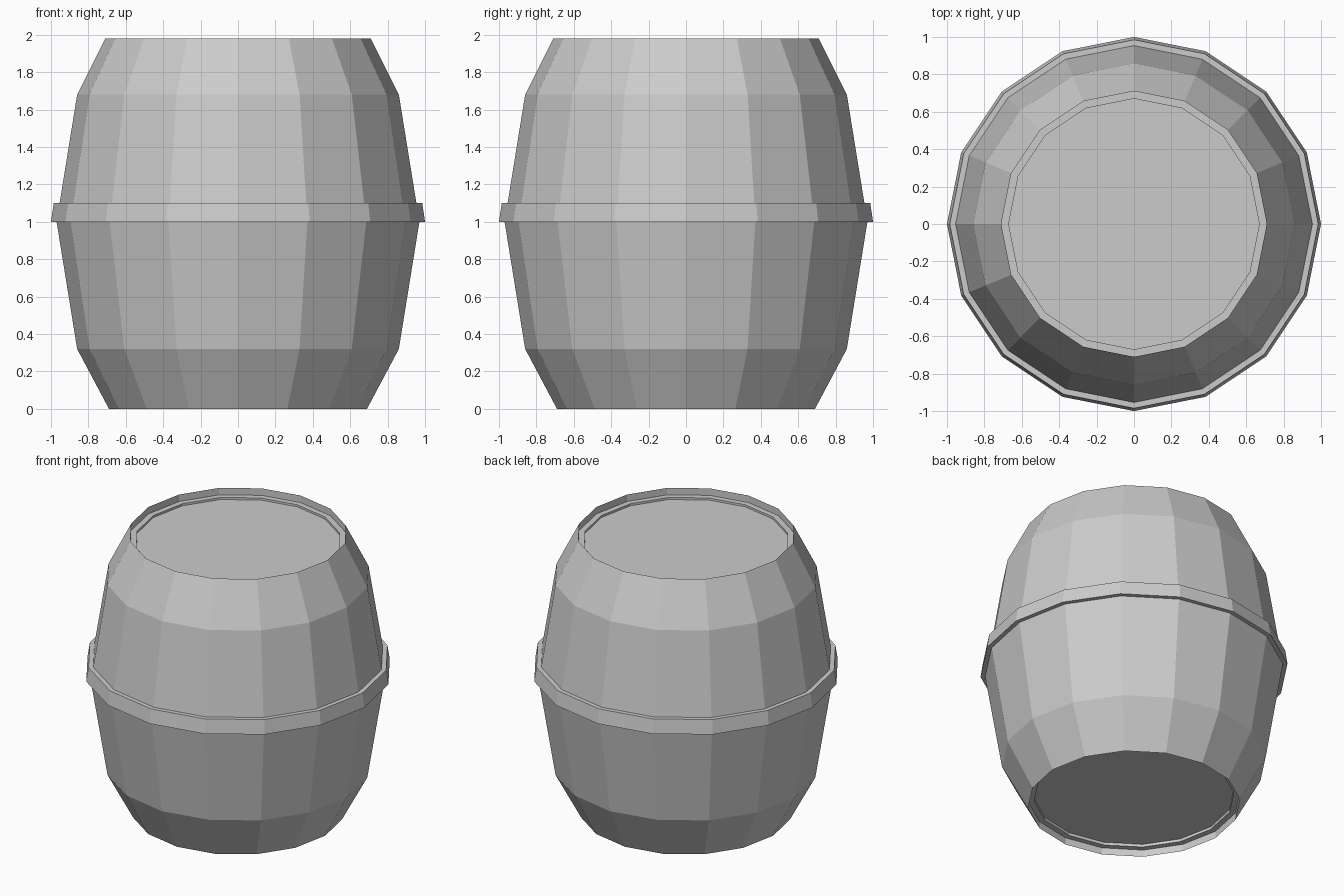
import bpy
import bmesh
from math import cos, sin, tau

SIDES = 16

cube = bpy.data.objects.get("Cube")
if cube:
    bpy.data.objects.remove(cube, do_unlink=True)

grey = bpy.data.materials.new("light grey")
grey.use_nodes = True
colour = (0.6, 0.6, 0.6, 1)
grey.diffuse_color = colour
grey.node_tree.nodes["Principled BSDF"].inputs["Base Color"].default_value = colour


def lathe(name, profile, closed=False):
    """Spin a (radius, height) profile around z; open profiles get flat end caps."""
    bm = bmesh.new()
    rings = [[bm.verts.new((r * cos(tau * i / SIDES), r * sin(tau * i / SIDES), z))
              for i in range(SIDES)] for r, z in profile]
    pairs = list(zip(rings, rings[1:]))
    if closed:
        pairs.append((rings[-1], rings[0]))
    else:
        bm.faces.new(rings[0])
        bm.faces.new(rings[-1])
    for low, high in pairs:
        for i in range(SIDES):
            j = (i + 1) % SIDES
            bm.faces.new((low[i], low[j], high[j], high[i]))
    bmesh.ops.recalc_face_normals(bm, faces=bm.faces)
    mesh = bpy.data.meshes.new(name)
    bm.to_mesh(mesh)
    bm.free()
    mesh.materials.append(grey)
    obj = bpy.data.objects.new(name, mesh)
    bpy.context.collection.objects.link(obj)
    return obj


# Bulging body with a recessed, stepped lid at each end
lathe("barrel_body", [
    (0.65, 0.07), (0.65, 0.05), (0.69, 0.05), (0.69, 0.0),
    (0.86, 0.32), (0.97, 1.0), (0.86, 1.68), (0.71, 1.98),
    (0.71, 1.93), (0.67, 1.93), (0.67, 1.915)])

# Raised hoop around the middle
lathe("middle_hoop", [(0.94, 1.0), (1.0, 1.0), (0.985, 1.1), (0.94, 1.1)], closed=True)
